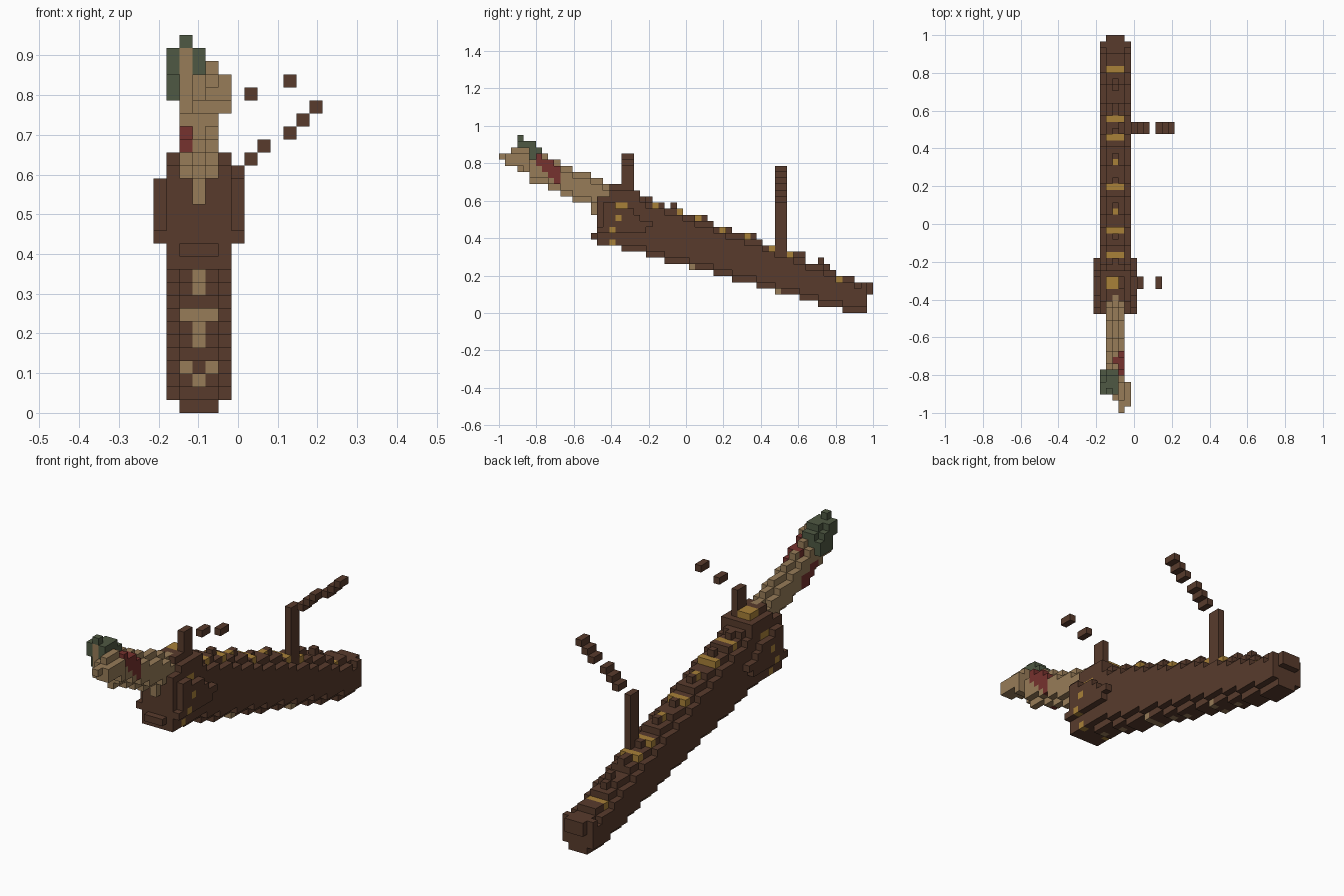
import bpy
import bmesh
from mathutils import Vector

if "Cube" in bpy.data.objects:
    bpy.data.objects.remove(bpy.data.objects["Cube"])

S = 2 / 61                      # edge of one block
ORIGIN = Vector((-6.5 * S, -1, 0))


def linear(c):
    c /= 255
    return c / 12.92 if c < 0.04 else ((c + 0.055) / 1.055) ** 2.4


def material(name, *rgb):
    m = bpy.data.materials.new(name)
    m.use_nodes = True
    col = [linear(c) for c in rgb] + [1]
    m.diffuse_color = col
    m.node_tree.nodes["Principled BSDF"].inputs["Base Color"].default_value = col
    return m


MATS = [material("dark_wood", 88, 59, 44), material("gold", 169, 129, 56),
        material("tan", 151, 124, 88), material("green", 79, 89, 67),
        material("red", 118, 50, 46)]
WOOD, GOLD, TAN, GREEN, RED = range(5)
cells = {}                      # (x, y, z) block -> (part, colour)


def box(part, colour, xs, ys, zs):
    """Fill an inclusive range of blocks."""
    for x in range(xs[0], xs[1] + 1):
        for y in range(ys[0], ys[1] + 1):
            for z in range(zs[0], zs[1] + 1):
                cells[x, y, z] = (part, colour)


def paint(colour, x, y, z):
    if (x, y, z) in cells:
        cells[x, y, z] = (cells[x, y, z][0], colour)


def low(y):
    return max(0, round(11 - (y - 18) * 0.28))


def high(y):
    return round(19.2 - (y - 22) * 0.385)


# Tapering, sloping body with a raised ridge
for y in range(16, 60):
    b, t = low(y), min(high(y), 19)
    box("body", WOOD, (1, 5), (y, y), (b + 1, t - 2))
    box("body", WOOD, (2, 4), (y, y), (b, t - 1))
    if y % 4 < 2 and y < 55:
        box("body", WOOD, (3, 3), (y, y), (t, t))
box("body", WOOD, (2, 4), (60, 60), (3, 4))
box("body", WOOD, (1, 5), (59, 59), (1, 4))

# Gold bands on the ridge
for y in (25, 29, 36, 44, 47, 55):
    box("body", GOLD, (2, 4), (y, y), (high(y) - 1, high(y) - 1))
    cells.pop((3, y, high(y)), None)
for y in (32, 40):
    box("body", GOLD, (3, 3), (y, y), (high(y), high(y)))

# Tan inlays at the front of the steps along the underside
for y in range(20, 59):
    b = low(y)
    if b == low(y - 1):
        continue
    if b in (2, 5, 6, 7, 9, 10):
        paint(TAN, 3, y, b)
    if b in (3, 7):
        paint(TAN, 2, y, b)
        paint(TAN, 4, y, b)

# Thick collar with side plates and gold studs
box("collar", WOOD, (1, 5), (16, 17), (11, 18))
box("collar", WOOD, (1, 5), (18, 22), (11, 19))
box("collar", WOOD, (2, 4), (18, 19), (20, 20))
box("collar", WOOD, (2, 4), (15, 15), (12, 12))
for x, inner in ((0, 1), (6, 5)):
    for z, start, end in ((13, 16, 23), (14, 17, 24), (15, 17, 22), (16, 17, 21), (17, 17, 18)):
        box("collar", WOOD, (x, x), (start, end), (z, z))
    paint(GOLD, x, 19, 15)
    paint(GOLD, x, 18, 13)
    paint(GOLD, inner, 18, 11)
    paint(GOLD, inner, 19, 17)
    paint(GOLD, inner, 20, 17)
box("collar", GOLD, (2, 3), (20, 21), (20, 20))

# Slanted mouth tube
for y in range(5, 19):
    c = round(25.5 - 0.42 * y)
    box("tube", TAN, (3, 3), (y, y), (c - 2, c + 2))
    box("tube", TAN, (2, 4), (y, y), (c - 1, c + 1))
box("tube", TAN, (3, 3), (15, 15), (16, 16))

# Tube tip
box("tip", TAN, (4, 4), (0, 0), (25, 25))
box("tip", TAN, (4, 5), (1, 4), (24, 25))
box("tip", TAN, (3, 3), (2, 3), (24, 25))
box("tip", TAN, (3, 5), (4, 4), (23, 25))
box("tip", TAN, (4, 4), (2, 4), (26, 26))
box("tip", TAN, (2, 2), (3, 4), (23, 27))

# Rounded green tuft, layer by layer
box("green_tuft", GREEN, (2, 2), (3, 3), (28, 28))
for z, start, end in ((27, 3, 4), (26, 3, 5), (25, 4, 6), (24, 4, 6)):
    box("green_tuft", GREEN, (1, 1), (start, end), (z, z))
    box("green_tuft", GREEN, (2, 2), (4, end + 1 if z > 25 else end), (z, z))
    box("green_tuft", GREEN, (3, 3), (start, end + 1 if z > 25 else end), (z, z))

# Red wrap behind the tuft
for y, b, t, lower in ((6, 24, 25, 22), (7, 23, 24, 21), (8, 22, 24, 20), (9, 21, 23, 20)):
    box("red_wrap", RED, (4, 4), (y, y), (b, t))
    box("red_wrap", RED, (3, 3), (y, y), (t, t))
    box("red_wrap", RED, (2, 2), (y, y), (lower, min(lower + 1, 22)))

# Two posts with rising block chains
box("front_post", WOOD, (4, 4), (20, 21), (19, 23))
box("rear_post", WOOD, (4, 4), (45, 46), (9, 17))
for part, y, chain in (("front_chain", 20, ((7, 24), (10, 25))),
                       ("rear_chain", 45, ((6, 18), (7, 19), (8, 20), (10, 21), (11, 22), (12, 23)))):
    for x, z in chain:
        box(part, WOOD, (x, x), (y, y + 1), (z, z))


def build(part):
    """Make a mesh from the exposed faces of a part's blocks."""
    bm = bmesh.new()
    for cell, (name, colour) in cells.items():
        if name != part:
            continue
        for axis in range(3):
            for side in (0, 1):
                n = list(cell)
                n[axis] += 2 * side - 1
                if tuple(n) in cells:
                    continue
                u, v = Vector((0, 0, 0)), Vector((0, 0, 0))
                u[(axis + 1) % 3] = v[(axis + 2) % 3] = 1
                p = Vector(cell)
                p[axis] += side
                loop = [p, p + u, p + u + v, p + v]
                if not side:
                    loop.reverse()
                f = bm.faces.new([bm.verts.new(q * S + ORIGIN) for q in loop])
                f.material_index = colour
    bmesh.ops.remove_doubles(bm, verts=bm.verts, dist=S / 100)
    me = bpy.data.meshes.new(part)
    bm.to_mesh(me)
    bm.free()
    for m in MATS:
        me.materials.append(m)
    bpy.context.scene.collection.objects.link(bpy.data.objects.new(part, me))


for part in sorted({name for name, _ in cells.values()}):
    build(part)
